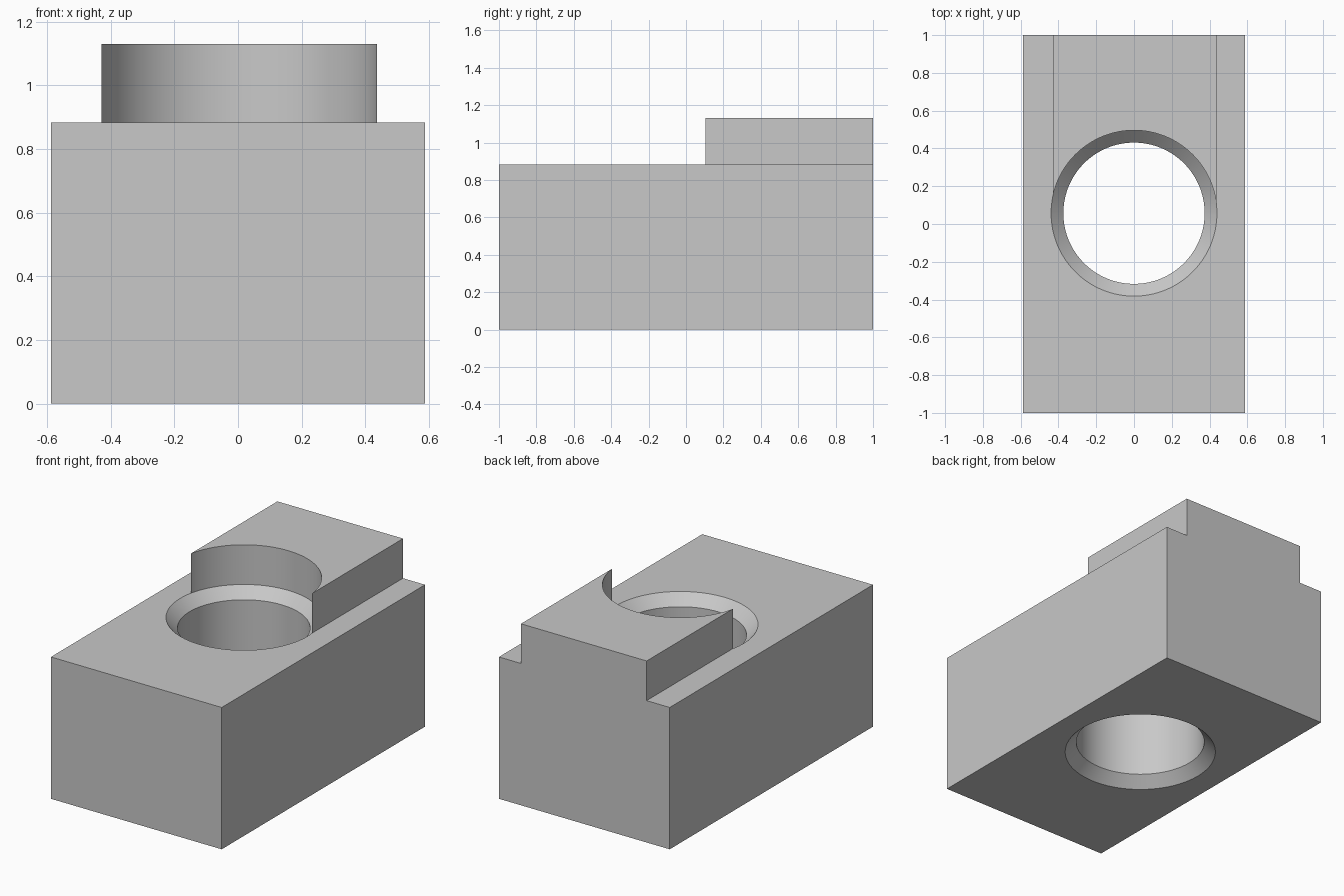
import bpy
import bmesh
import math
from mathutils import Matrix

cube = bpy.data.objects.get("Cube")
if cube:
    bpy.data.objects.remove(cube, do_unlink=True)

HALF_W, BLOCK_TOP, PAD_TOP = 0.588, 0.883, 1.13
PAD_LEFT, PAD_RIGHT = 0.4365, -0.429
BORE_Y, BORE_R, RIM_R = 0.057, 0.374, 0.439
CHAMFER = RIM_R - BORE_R

grey = bpy.data.materials.new("light grey")
grey.use_nodes = True
colour = (0.58, 0.58, 0.58, 1)
grey.diffuse_color = colour
grey.node_tree.nodes["Principled BSDF"].inputs["Base Color"].default_value = colour


def make_object(name, bm):
    bmesh.ops.recalc_face_normals(bm, faces=bm.faces)
    mesh = bpy.data.meshes.new(name)
    bm.to_mesh(mesh)
    bm.free()
    mesh.materials.append(grey)
    obj = bpy.data.objects.new(name, mesh)
    bpy.context.collection.objects.link(obj)
    return obj


def box(name, low, high):
    bm = bmesh.new()
    size = [h - l for l, h in zip(low, high)]
    middle = [(h + l) / 2 for l, h in zip(low, high)]
    bmesh.ops.create_cube(bm, size=1, matrix=Matrix.Translation(middle) @ Matrix.Diagonal((*size, 1)))
    return make_object(name, bm)


def turned(name, profile, y, sides=128):
    """Closed solid of revolution from (radius, height) pairs."""
    bm = bmesh.new()
    rings = []
    for r, z in profile:
        angles = [math.tau * i / sides for i in range(sides)]
        rings.append([bm.verts.new((r * math.cos(a), y + r * math.sin(a), z)) for a in angles])
    for a, b in zip(rings, rings[1:]):
        for i in range(sides):
            j = (i + 1) % sides
            bm.faces.new((a[i], a[j], b[j], b[i]))
    bm.faces.new(rings[0])
    bm.faces.new(rings[-1])
    return make_object(name, bm)


def combine(target, tool, operation):
    mod = target.modifiers.new(operation.lower(), "BOOLEAN")
    mod.operation, mod.solver, mod.object = operation, "EXACT", tool
    bpy.context.view_layer.objects.active = target
    bpy.ops.object.modifier_apply(modifier=mod.name)
    bpy.data.objects.remove(tool, do_unlink=True)


# Main block with the raised rear pad, profiled as one stepped section
body = box("stepped_block", (-HALF_W, -1, 0), (HALF_W, 1, BLOCK_TOP))
bm = bmesh.new()
section = [(-HALF_W, 0), (HALF_W, 0), (HALF_W, BLOCK_TOP), (PAD_LEFT, BLOCK_TOP),
           (PAD_LEFT, PAD_TOP), (PAD_RIGHT, PAD_TOP), (PAD_RIGHT, BLOCK_TOP), (-HALF_W, BLOCK_TOP)]
face = bm.faces.new([bm.verts.new((x, 1, z)) for x, z in section])
moved = bmesh.ops.extrude_face_region(bm, geom=[face], use_keep_orig=True)["geom"]
bmesh.ops.translate(bm, vec=(0, BORE_Y - 1, 0), verts=[v for v in moved if isinstance(v, bmesh.types.BMVert)])
rear = make_object("rear_section", bm)
combine(body, rear, "UNION")

# Through bore, chamfered at both mouths, with a straight scoop through the pad
bore = turned("bore_cutter", [
    (RIM_R + CHAMFER, -CHAMFER), (BORE_R, CHAMFER),
    (BORE_R, BLOCK_TOP - CHAMFER), (RIM_R, BLOCK_TOP), (RIM_R, PAD_TOP + 0.2)], BORE_Y)
bore.hide_render = True
combine(body, bore, "DIFFERENCE")

# Smooth the round walls, keep edges crisp
bpy.ops.object.select_all(action="DESELECT")
body.select_set(True)
bpy.context.view_layer.objects.active = body
bpy.ops.object.shade_smooth_by_angle(angle=math.radians(30))
